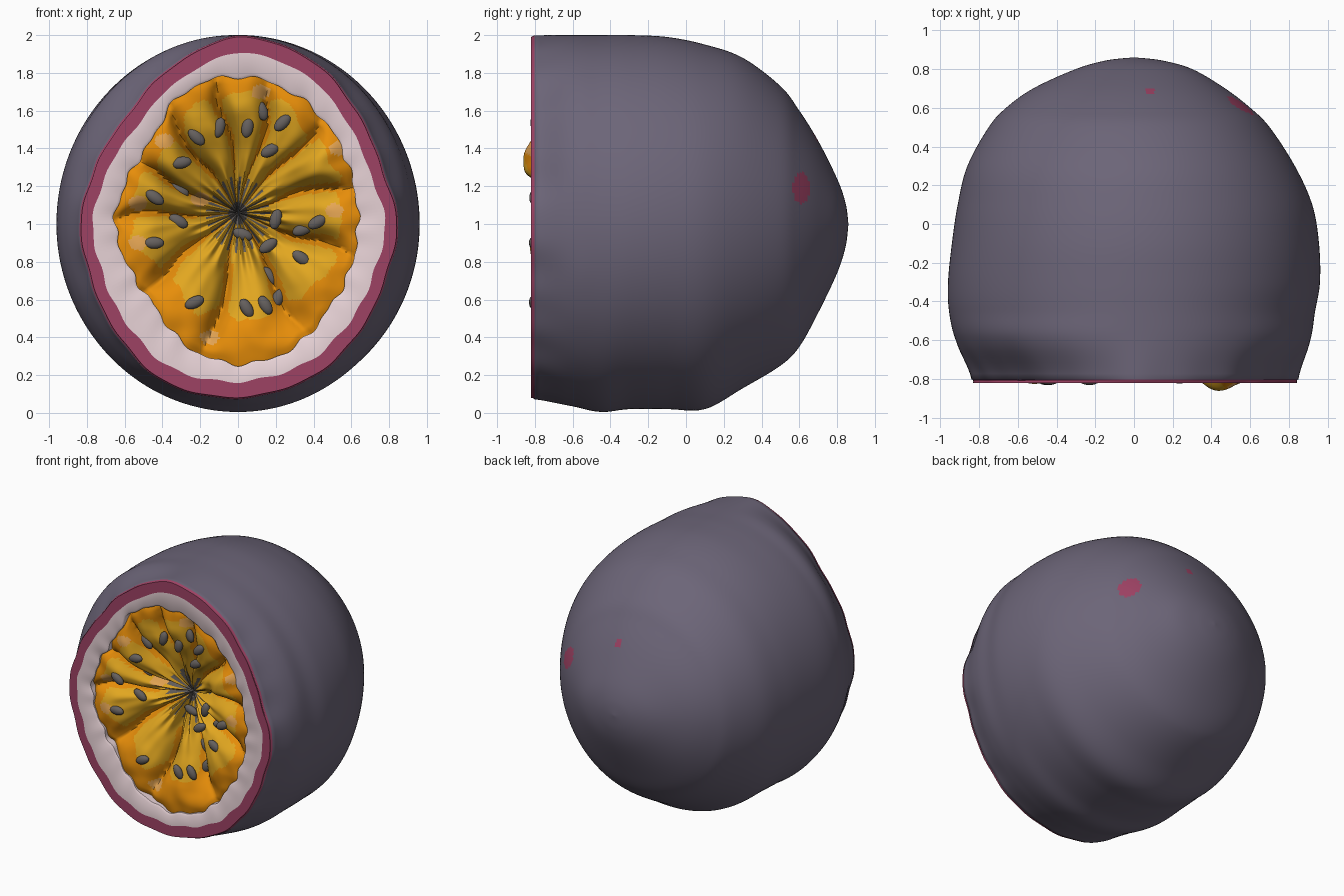
import bpy, bmesh, math
from mathutils import Vector, Matrix, noise

if "Cube" in bpy.data.objects:
    bpy.data.objects.remove(bpy.data.objects["Cube"])

TAU = 2 * math.pi
N = 288          # segments round the fruit
CUT = -0.82      # y of the sliced face


def mat(name, r, g, b):
    m = bpy.data.materials.new(name)
    lin = [((c / 255 + 0.055) / 1.055) ** 2.4 for c in (r, g, b)]
    m.diffuse_color = (*lin, 1)
    m.use_nodes = True
    m.node_tree.nodes["Principled BSDF"].inputs["Base Color"].default_value = m.diffuse_color
    return m


SKIN = mat("dusky purple skin", 108, 101, 120)
RED = mat("crimson rind", 158, 66, 100)
WHITE = mat("pale pink pith", 241, 219, 223)
GOLD = mat("golden pulp", 226, 167, 32)
ORANGE = mat("orange pulp", 238, 146, 10)
PEACH = mat("peach highlight", 230, 166, 84)
SEED = mat("grey seed", 101, 96, 94)


def catmull(a, b, c, d, t):
    return 0.5 * (2 * b + (c - a) * t + (2 * a - 5 * b + 4 * c - d) * t * t
                  + (3 * b - a - 3 * c + d) * t ** 3)


def polar(table, th):
    """Smooth closed outline: radius at an angle from evenly spaced radii."""
    n = len(table)
    f = (th % TAU) / TAU * n
    k = int(f)
    return catmull(*[table[(k + o) % n] for o in (-1, 0, 1, 2)], f - k)


def loft(name, rows, mats, rule=lambda j, i, c: 0, angle=50):
    """Skin closed rings, ordered from the back/outside to the front/inside."""
    bm = bmesh.new()
    vs = [[bm.verts.new(p) for p in row] for row in rows]
    for j in range(len(rows) - 1):
        for i in range(N):
            k = (i + 1) % N
            f = bm.faces.new((vs[j + 1][i], vs[j][i], vs[j][k], vs[j + 1][k]))
            f.material_index = rule(j, i, f.calc_center_median())
    bmesh.ops.remove_doubles(bm, verts=bm.verts, dist=1e-5)
    return finish(name, bm, mats, angle)


def finish(name, bm, mats, angle):
    me = bpy.data.meshes.new(name)
    bm.to_mesh(me)
    bm.free()
    for m in mats:
        me.materials.append(m)
    ob = bpy.data.objects.new(name, me)
    bpy.context.collection.objects.link(ob)
    bpy.ops.object.select_all(action='DESELECT')
    ob.select_set(True)
    bpy.context.view_layer.objects.active = ob
    bpy.ops.object.shade_smooth_by_angle(angle=math.radians(angle))
    return ob


ANG = [TAU * i / N for i in range(N)]

# Outlines on the sliced face, every 22.5 degrees from +x
CUT_R = [.84, .815, .87, .95, .985, .90, .82, .81, .83, .83, .87, .92, .915, .90, .865, .83]
PULP_R = [.635, .65, .70, .75, .78, .75, .64, .63, .65, .62, .62, .70, .74, .72, .66, .64]


def cut_r(th):
    return polar(CUT_R, th) + 0.005 * math.sin(17 * th) * math.sin(5 * th)


def white_r(th):
    return cut_r(th) - 0.062 - 0.02 * math.sin(th) ** 2 + 0.004 * math.sin(23 * th)


def pulp_r(th):
    return polar(PULP_R, th) + 0.008 * math.sin(19 * th) + 0.006 * math.sin(31 * th)


def ring(radius, y):
    return [(radius(a) * math.cos(a), y, 1 + radius(a) * math.sin(a)) for a in ANG]


# Skin: stations of y, left, right, top and bottom radius from the nose forward
STATIONS = [(.86, 0, 0, 0, 0), (.845, .14, .14, .11, .12), (.80, .30, .30, .24, .26),
            (.70, .52, .47, .44, .47), (.60, .66, .60, .60, .65), (.50, .75, .70, .73, .75),
            (.30, .86, .83, .88, .87), (.10, .91, .92, .95, .98), (-.10, .94, .955, .99, .98),
            (-.30, .96, .96, 1, .98), (-.45, .955, .935, 1, .995), (-.60, .92, .91, 1, .965)]


def station_r(s, a):
    c, d = math.cos(a), math.sin(a)
    rx = s[2] if c > 0 else s[1]
    rz = s[3] if d > 0 else s[4]
    return rx * rz / math.hypot(rz * c, rx * d) if rx else 0


keys = [(s[0], [station_r(s, a) for a in ANG]) for s in STATIONS]
keys.append((CUT + 0.018, [cut_r(a) + 0.008 for a in ANG]))
keys.append((CUT, [cut_r(a) for a in ANG]))
rows = []
STEPS = 7
for k in range(len(keys) - 1):
    q = [keys[min(max(k + o, 0), len(keys) - 1)] for o in (-1, 0, 1, 2)]
    for t in [v / STEPS for v in range(STEPS)]:
        y = q[1][0] + (q[2][0] - q[1][0]) * t if k > 9 else catmull(*[e[0] for e in q], t)
        row = []
        for i, a in enumerate(ANG):
            r = max(0, catmull(*[e[1][i] for e in q], t))
            row.append((r * math.cos(a), y, 1 + r * math.sin(a)))
        rows.append(row)
rows.append(ring(cut_r, CUT))


def skin_rule(j, i, c):
    side = c.x > 0 and ((c.y - .61) / .045) ** 2 + ((c.z - 1.19) / .083) ** 2 < 1
    top = c.z > 1 and ((c.x - .08) / .026) ** 2 + ((c.y - .69) / .017) ** 2 < 1
    return 1 if side or top or c.y < CUT + 0.017 else 0


loft("skin", rows, [SKIN, RED], skin_rule)

# Crimson rind band and pale pith with its inner wall
loft("rind_band", [ring(cut_r, CUT), ring(white_r, CUT)], [RED])
loft("pith", [ring(white_r, CUT),
              ring(lambda a: pulp_r(a) + 0.015, CUT),
              ring(pulp_r, CUT + 0.01),
              ring(pulp_r, CUT + 0.10)], [WHITE])

# Pulp: lobes (centre angle in degrees, extra bulge) round a sunken middle
LOBES = [(3, .01), (38, .066), (64, .005), (86, .01), (107, 0), (137, .02),
         (164, .015), (190, .02), (238, .015), (277, .005), (324, .01)]
CENTRE = (0.0, 1.06)
RINGS = 64


def lobe(deg):
    """Return position across the lobe (-1..1) and its extra bulge."""
    best = min(range(len(LOBES)), key=lambda k: abs((deg - LOBES[k][0] + 180) % 360 - 180))
    d = (deg - LOBES[best][0] + 180) % 360 - 180
    step = 1 if d > 0 else -1
    gap = abs((LOBES[(best + step) % len(LOBES)][0] - LOBES[best][0] + 180) % 360 - 180)
    return d / (gap / 2), LOBES[best][1]


def across(s, a):
    return lobe(math.degrees(a) + 3 * math.sin(7 * s + 3 * a))


def pulp_point(s, a):
    t, bulge = across(s, a)
    r = pulp_r(a) + 0.005
    x = CENTRE[0] * (1 - s) + s * r * math.cos(a)
    z = CENTRE[1] * (1 - s) + s * (1 + r * math.sin(a))
    y = CUT + 0.012 + 0.28 * (1 - s) ** 1.7
    y += 0.12 * abs(t) ** 3 * math.sin(math.pi * min(s, .95)) ** .6
    y -= (0.012 + bulge) * (1 - t * t) * math.exp(-((s - .74) / .2) ** 2)
    y += 0.015 * max(0, (s - .86) / .14) ** 2
    y += 0.018 * math.sin(26 * a) * math.exp(-((s - .25) / .14) ** 2)
    y += 0.012 * s * noise.noise((x * 9, 0, z * 9))
    return Vector((x, y, z))


PATCHES = [(-.39, 1.44), (-.53, .90), (.51, 1.07), (-.15, .40), (.53, 1.40),
           (-.53, 1.11), (.12, 1.70), (-.20, 1.13)]


def pulp_rule(j, i, c):
    s = 1 - (j + .5) / RINGS
    a = ANG[i]
    # grey strands in the hollow middle
    if s < 0.08 or s < 0.27 and math.sin(26 * a) > 0.35 + 2 * (s - .12):
        return 3
    for px, pz in PATCHES:
        if ((c.x - px) / .05) ** 2 + ((c.z - pz) / .038) ** 2 < 1:
            return 2
    # orange in the furrows and round the rim, widest at the bottom
    t, bulge = across(s, a)
    n = noise.noise((c.x * 7, 3, c.z * 7))
    rim = .87 - .17 * max(0, -math.sin(a)) ** 2 + .10 * n + bulge
    furrow = .80 + .12 * n if s > .35 else .9
    return 1 if abs(t) > furrow or s + .10 * t * t > rim else 0


pulp_rows = [[pulp_point(1 - j / RINGS, a) for a in ANG] for j in range(RINGS + 1)]
loft("pulp", pulp_rows, [GOLD, ORANGE, PEACH, SEED], pulp_rule, 60)
surface = [p for row in pulp_rows for p in row]

# Seeds: x, z and tilt in degrees, pressed into the pulp surface
SEEDS = [(-.30, 1.325, 10), (-.44, 1.14, -35), (-.31, 1.18, -30), (-.315, 1.015, -30),
         (-.445, .90, 0), (-.23, .585, 25), (.045, .555, -60), (.145, .57, -60),
         (.21, .605, 65), (.165, .725, -55), (.335, .82, -35), (.20, 1.025, 75),
         (.34, .97, 20), (.42, 1.01, 30), (.16, .885, 35), (.235, 1.535, 45),
         (.125, 1.60, -70), (.05, 1.51, 80), (-.22, 1.46, -45), (-.10, 1.51, 75),
         (.025, .945, -20), (.17, 1.39, 30)]
bm = bmesh.new()
for x, z, tilt in SEEDS:
    y = min(surface, key=lambda p: (p.x - x) ** 2 + (p.z - z) ** 2).y
    m = (Matrix.Translation((x, y - 0.006, z)) @ Matrix.Rotation(-math.radians(tilt), 4, 'Y')
         @ Matrix.Diagonal((.056, .024, .031, 1)))
    bmesh.ops.create_uvsphere(bm, u_segments=14, v_segments=10, radius=1, matrix=m)
finish("seeds", bm, [SEED], 60)
